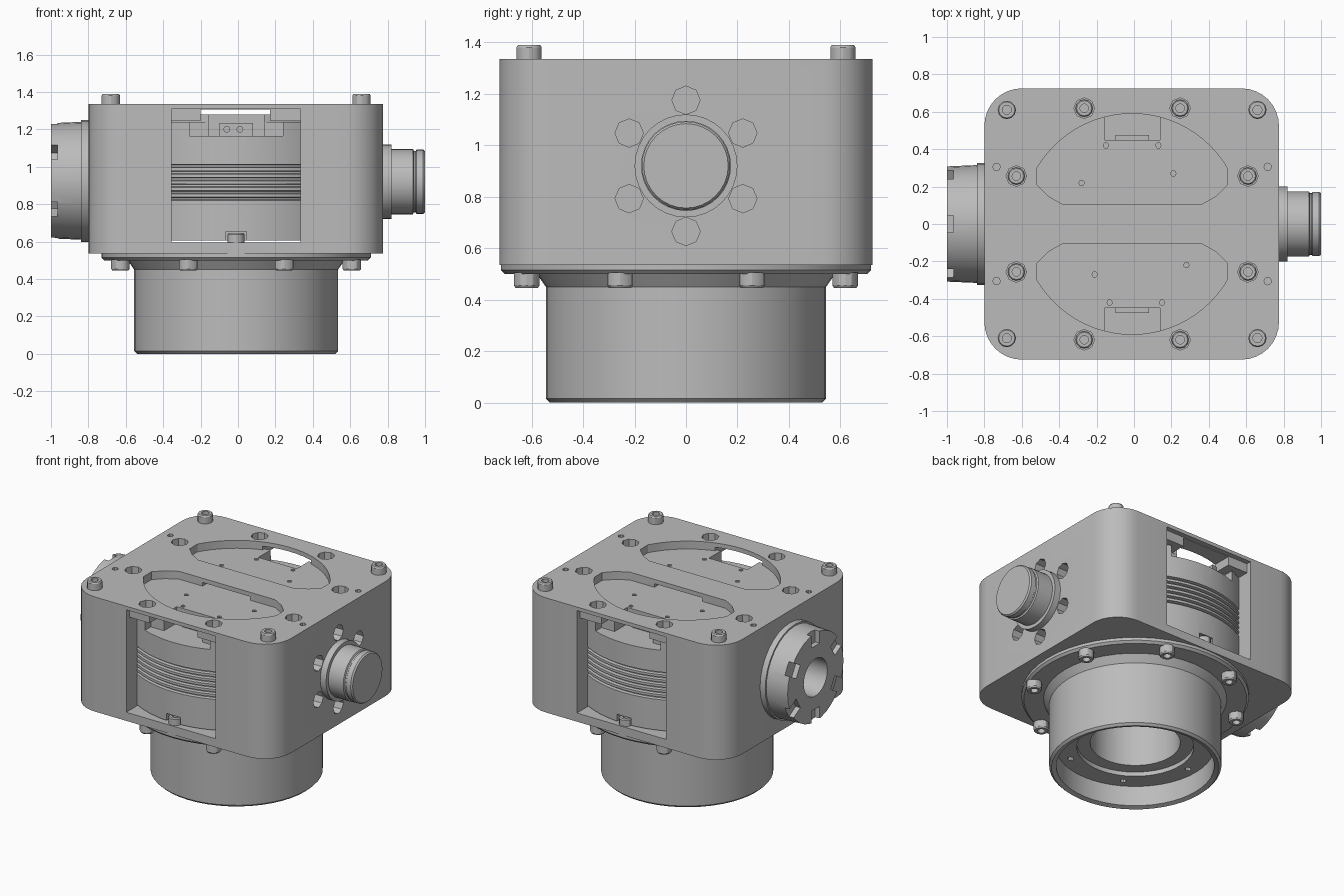
import bpy, bmesh, math
from mathutils import Matrix

cube = bpy.data.objects.get("Cube")
if cube:
    bpy.data.objects.remove(cube)

CX = -0.01       # main axis of the round parts
AXIS_Z = 0.92    # height of the side connectors

grey = bpy.data.materials.new("satin grey")
grey.use_nodes = True
GREY = (0.5, 0.5, 0.5, 1)
grey.diffuse_color = GREY
grey.node_tree.nodes["Principled BSDF"].inputs["Base Color"].default_value = GREY


def finish(name, bm, matrix=None):
    if matrix:
        bm.transform(matrix)
    bmesh.ops.recalc_face_normals(bm, faces=bm.faces)
    mesh = bpy.data.meshes.new(name)
    bm.to_mesh(mesh)
    bm.free()
    mesh.materials.append(grey)
    ob = bpy.data.objects.new(name, mesh)
    bpy.context.collection.objects.link(ob)
    return ob


def place(x, y, z, axis="Z"):
    turn = {"Z": Matrix(), "+X": Matrix.Rotation(math.pi / 2, 4, "Y"),
            "-X": Matrix.Rotation(-math.pi / 2, 4, "Y")}[axis]
    return Matrix.Translation((x, y, z)) @ turn


def lathe(name, profile, matrix, steps=32):
    """Revolve (radius, height) points around the local z axis."""
    bm = bmesh.new()
    verts = [bm.verts.new((r, 0, h)) for r, h in profile]
    edges = [bm.edges.new(pair) for pair in zip(verts, verts[1:])]
    bmesh.ops.spin(bm, geom=verts + edges, cent=(0, 0, 0), axis=(0, 0, 1),
                   angle=2 * math.pi, steps=steps)
    bmesh.ops.remove_doubles(bm, verts=bm.verts, dist=1e-4)
    return finish(name, bm, matrix)


def rod(name, r, h, matrix, steps=8):
    return lathe(name, [(0, 0), (r, 0), (r, h), (0, h)], matrix, steps)


def box(name, x0, x1, y0, y1, z0, z1):
    bm = bmesh.new()
    bmesh.ops.create_cube(bm, size=1)
    size = Matrix.Diagonal((x1 - x0, y1 - y0, z1 - z0, 1))
    mid = Matrix.Translation(((x0 + x1) / 2, (y0 + y1) / 2, (z0 + z1) / 2))
    return finish(name, bm, mid @ size)


def prism(name, points, z0, z1):
    bm = bmesh.new()
    face = bm.faces.new([bm.verts.new((x, y, z0)) for x, y in points])
    up = bmesh.ops.extrude_face_region(bm, geom=[face])["geom"]
    bmesh.ops.translate(bm, vec=(0, 0, z1 - z0),
                        verts=[v for v in up if isinstance(v, bmesh.types.BMVert)])
    return finish(name, bm)


def cut(target, cutter):
    cutter.hide_render = True
    mod = target.modifiers.new("cut", "BOOLEAN")
    mod.operation = "DIFFERENCE"
    mod.solver = "EXACT"
    mod.object = cutter
    bpy.context.view_layer.objects.active = target
    bpy.ops.object.modifier_apply(modifier=mod.name)
    bpy.data.objects.remove(cutter)


def ring(count, radius, start):
    for i in range(count):
        a = math.radians(start + 360 * i / count)
        yield radius * math.cos(a), radius * math.sin(a)


def socket_screw(name, r, h, matrix):
    s = r * 0.5
    return lathe(name, [(0, 0), (r, 0), (r, h * 0.85), (r * 0.88, h), (s, h),
                        (s, h * 0.4), (0, h * 0.4)], matrix, 12)


# Housing: rounded block
outline = []
for cx, cy, start in ((0.575, 0.525, 0), (-0.6, 0.525, 90),
                      (-0.6, -0.525, 180), (0.575, -0.525, 270)):
    for i in range(9):
        a = math.radians(start + 90 * i / 8)
        outline.append((cx + 0.2 * math.cos(a), cy + 0.2 * math.sin(a)))
housing = prism("housing", outline, 0.535, 1.335)

# Round cavity, front and back openings, and the slot under the top plate
cut(housing, rod("cavity", 0.62, 0.65, place(CX, 0, 0.595), 48))
for s in (-1, 1):
    near, far = sorted((s * 0.4, s * 0.8))
    cut(housing, box("opening", -0.355, 0.335, near, far, 0.595, 1.245))
    near, far = sorted((s * 0.69, s * 0.8))
    cut(housing, box("opening_head", -0.355, 0.335, near, far, 0.9, 1.31))
cut(housing, box("top_slot", -0.2, 0.17, -0.7, 0.7, 1.2, 1.305))

# Crescent windows in the top
arc = [(0.59 * math.cos(math.radians(a)), 0.59 * math.sin(math.radians(a)))
       for a in range(30, 151, 5)]
right_end = [(0.37, 0.105), (0.45, 0.15), (0.51, 0.21)]
left_end = [(-x, y) for x, y in reversed(right_end)]
for s in (-1, 1):
    shape = [(CX + x, s * y) for x, y in right_end + arc + left_end]
    cut(housing, prism("window", shape, 1.1, 1.4))

# Top counterbores with sunk screws
for x, y in ring(8, 0.67, 22.5):
    cut(housing, rod("counterbore", 0.055, 0.2, place(CX + x, y, 1.255)))
    socket_screw("sunk_screw", 0.046, 0.035, place(CX + x, y, 1.25))
for x in (-0.735, 0.715):
    for y in (-0.305, 0.305):
        cut(housing, rod("pin_hole", 0.02, 0.2, place(x, y, 1.27)))

# Side pockets around the plug
for y, z in ring(6, 0.255, 90):
    cut(housing, rod("side_pocket", 0.055, 0.2, place(0.7, y, AXIS_Z + z, "+X")))

# Corner screws on the top
for x in (-0.68, 0.66):
    for y in (-0.61, 0.61):
        socket_screw("corner_screw", 0.049, 0.06, place(x, y, 1.33))

# Base: hollow cylinder with deep bore, neck and mounting flange
base = lathe("base", [(0, 0.52), (0.285, 0.52), (0.285, 0.18), (0.37, 0.18),
                      (0.37, 0.15), (0.5, 0.15), (0.5, 0.01), (0.53, 0),
                      (0.545, 0.015), (0.545, 0.45), (0.58, 0.5), (0.705, 0.5),
                      (0.72, 0.515), (0.72, 0.535), (0, 0.535)], place(CX, 0, 0), 48)
for x, y in ring(6, 0.435, 0):
    cut(base, rod("base_hole", 0.02, 0.1, place(CX + x, y, 0.12)))
flip = Matrix.Rotation(math.pi, 4, "X")
for x, y in ring(8, 0.67, 22.5):
    socket_screw("flange_bolt", 0.049, 0.06, place(CX + x, y, 0.505) @ flip)

# Ribbed drum filling the housing
side = [(0.7, 0.605)]
for i in range(6):
    z = 0.82 + 0.035 * i
    side += [(0.7, z), (0.68, z + 0.004), (0.68, z + 0.014), (0.7, z + 0.018)]
drum = lathe("drum", [(0, 0.605)] + side + [(0.7, 1.24), (0.605, 1.24),
             (0.605, 1.28), (0, 1.28)], place(CX, 0, 0), 64)
for s in (-1, 1):
    for half, depth in ((0.25, 0.59), (0.148, 0.45)):
        near, far = sorted((s * depth, s * 0.8))
        cut(drum, box("drum_notch", CX - half, CX + half, near, far, 1.165, 1.4))
    for x, y in ((-0.28, 0.22), (0.21, 0.27), (-0.15, 0.42), (0.13, 0.42)):
        cut(drum, rod("drum_hole", 0.015, 0.1, place(s * x, s * y, 1.26), 6))
    # Terminal block in the notch, and a screw in a pocket at the foot
    near, far = sorted((s * 0.44, s * 0.475))
    block = box("terminal_block", -0.1, 0.08, near, far, 1.165, 1.235)
    for x in (-0.06, 0.01):
        hole = Matrix.Translation((x, s * 0.465, 1.2)) @ Matrix.Rotation(-s * math.pi / 2, 4, "X")
        cut(block, rod("terminal_hole", 0.016, 0.05, hole))
    near, far = sorted((s * 0.6, s * 0.8))
    cut(drum, box("foot_pocket", CX - 0.055, CX + 0.055, near, far, 0.55, 0.655))
    socket_screw("foot_screw", 0.045, 0.05, place(CX, s * 0.675, 0.595))

# Plug on the +x side
lathe("plug", [(0, -0.02), (0.2, -0.02), (0.2, 0.045), (0.175, 0.045),
               (0.175, 0.16), (0.165, 0.165), (0.165, 0.175), (0.172, 0.18),
               (0.172, 0.215), (0.164, 0.225), (0, 0.225)],
      place(0.775, 0, AXIS_Z, "+X"))

# Castellated coupling on the -x side
coupling = lathe("coupling", [(0, -0.02), (0.326, -0.02), (0.326, 0.04), (0.315, 0.04),
                              (0.308, 0.2), (0.13, 0.2), (0.13, 0.03), (0, 0.03)],
                 place(-0.8, 0, AXIS_Z + 0.005, "-X"))
for i in range(6):
    turn = Matrix.Rotation(math.radians(30 + 60 * i), 4, "X")
    slot = box("castle_slot", -0.035, 0.035, 0.22, 0.35, -0.045, 0.045)
    slot.data.transform(Matrix.Translation((-1, 0, AXIS_Z + 0.005)) @ turn)
    cut(coupling, slot)

# Smooth round surfaces, keep edges sharp
bpy.ops.object.select_all(action="DESELECT")
for ob in bpy.context.scene.objects:
    if ob.type == "MESH" and ob.data.materials and ob.data.materials[0] == grey:
        ob.select_set(True)
        bpy.context.view_layer.objects.active = ob
bpy.ops.object.shade_smooth_by_angle(angle=math.radians(30))
